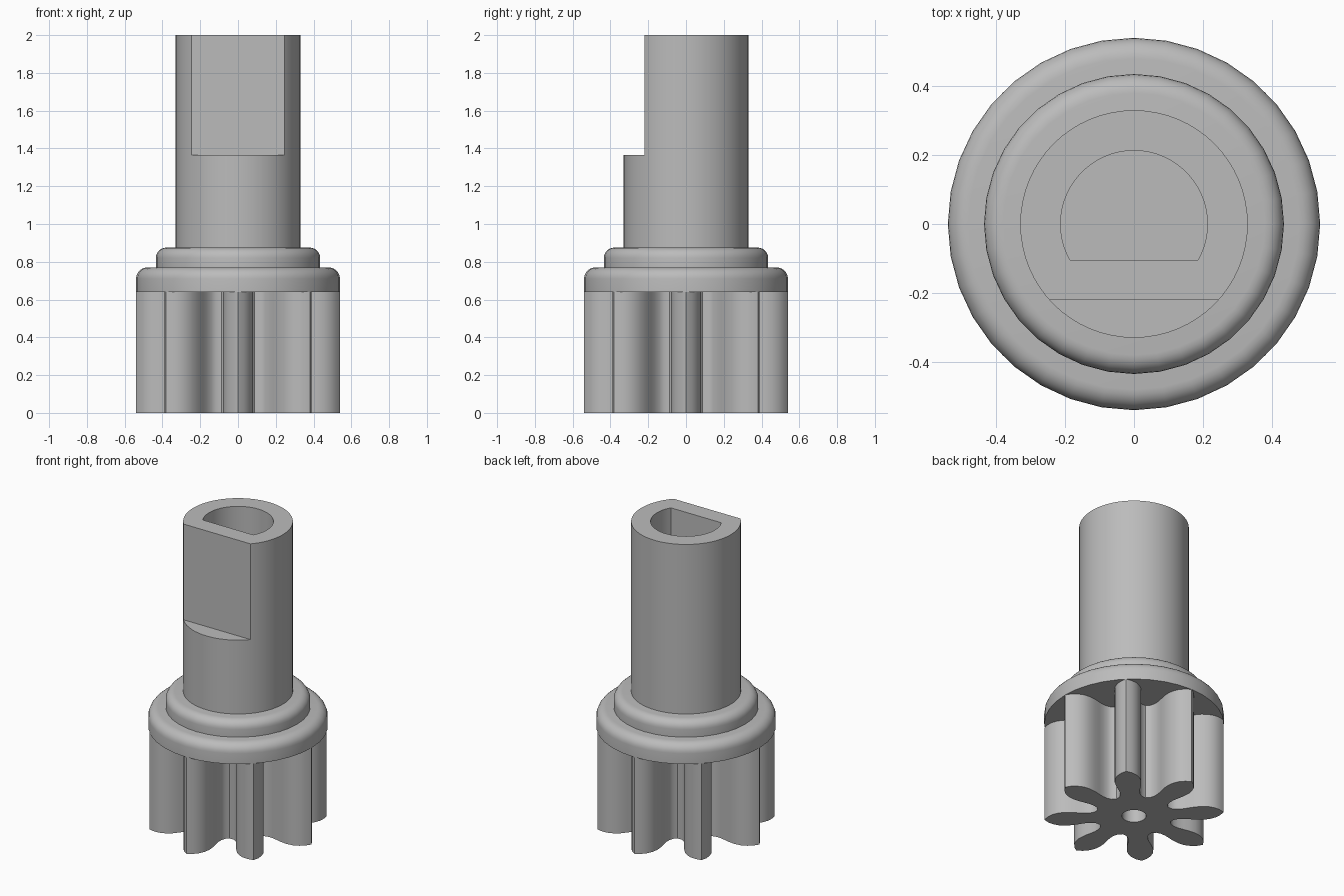
import bpy, bmesh, math
from mathutils import Matrix

cube = bpy.data.objects.get("Cube")
if cube:
    bpy.data.objects.remove(cube, do_unlink=True)

grey = bpy.data.materials.new("plain grey")
grey.use_nodes = True
grey.diffuse_color = (0.5, 0.5, 0.5, 1)
grey.node_tree.nodes["Principled BSDF"].inputs["Base Color"].default_value = (0.5, 0.5, 0.5, 1)


def add_object(name, bm):
    bmesh.ops.recalc_face_normals(bm, faces=bm.faces)
    mesh = bpy.data.meshes.new(name)
    bm.to_mesh(mesh)
    bm.free()
    mesh.materials.append(grey)
    obj = bpy.data.objects.new(name, mesh)
    bpy.context.collection.objects.link(obj)
    return obj


def prism(name, outline, bottom, top):
    bm = bmesh.new()
    base = bm.faces.new([bm.verts.new((x, y, bottom)) for x, y in outline])
    result = bmesh.ops.extrude_face_region(bm, geom=[base])
    verts = [v for v in result["geom"] if isinstance(v, bmesh.types.BMVert)]
    bmesh.ops.translate(bm, verts=verts, vec=(0, 0, top - bottom))
    return add_object(name, bm)


def lathe(name, profile, steps):
    bm = bmesh.new()
    verts = [bm.verts.new((r, 0, z)) for r, z in profile]
    edges = [bm.edges.new(pair) for pair in zip(verts, verts[1:])]
    bmesh.ops.spin(bm, geom=verts + edges, cent=(0, 0, 0), axis=(0, 0, 1),
                   angle=math.tau, steps=steps)
    bmesh.ops.remove_doubles(bm, verts=bm.verts, dist=0.0001)
    return add_object(name, bm)


def arc(radius, start, end, count):
    return [(radius * math.cos(start + (end - start) * i / count),
             radius * math.sin(start + (end - start) * i / count))
            for i in range(count + 1)]


def select(obj):
    bpy.ops.object.select_all(action="DESELECT")
    obj.select_set(True)
    bpy.context.view_layer.objects.active = obj


def carve(obj, cutter):
    select(obj)
    mod = obj.modifiers.new("cut", "BOOLEAN")
    mod.operation = "DIFFERENCE"
    mod.solver = "EXACT"
    mod.object = cutter
    bpy.ops.object.modifier_apply(modifier=mod.name)
    bpy.data.objects.remove(cutter, do_unlink=True)


def smooth(obj):
    select(obj)
    bpy.ops.object.shade_smooth_by_angle(angle=math.radians(30))


# Pinion: eight pointed teeth with rounded valleys
half_tooth = [(0.54, 0), (0.52, 0.032), (0.49, 0.058), (0.455, 0.074),
              (0.415, 0.08), (0.37, 0.076), (0.33, 0.067), (0.295, 0.06),
              (0.26, 0.06), (0.232, 0.068), (0.2125, 0.088)]
tooth = [(r, -w) for r, w in reversed(half_tooth[1:-1])] + half_tooth
TEETH = 8
outline = []
for i in range(TEETH):
    turn = Matrix.Rotation(math.tau * i / TEETH, 3, "Z")
    outline += [(turn @ Matrix.Translation((r, w, 0)).translation)[:2] for r, w in tooth]
pinion = prism("pinion", outline, 0, 0.64)
carve(pinion, prism("axle_hole_cutter", arc(0.073, 0, math.tau, 32)[:-1], -0.1, 0.4))
smooth(pinion)


# Two stacked flanges with rounded upper rims
def flange(name, radius, bottom, top, rim):
    curve = [(radius - rim + x, top - rim + z) for x, z in arc(rim, 0, math.pi / 2, 6)]
    smooth(lathe(name, [(0, bottom), (radius, bottom)] + curve + [(0, top)], 36))


flange("lower_flange", 0.54, 0.64, 0.77, 0.06)
flange("upper_flange", 0.435, 0.77, 0.875, 0.055)

# Shaft with a flat on the front and a D-shaped socket in the top
shaft = prism("shaft", arc(0.33, 0, math.tau, 64)[:-1], 0.85, 2)
carve(shaft, prism("flat_cutter", [(-1, -1), (1, -1), (1, -0.22), (-1, -0.22)], 1.365, 2.1))
flat_angle = math.asin(0.105 / 0.213)
carve(shaft, prism("socket_cutter", arc(0.213, -flat_angle, math.pi + flat_angle, 40), 1.2, 2.1))
smooth(shaft)
